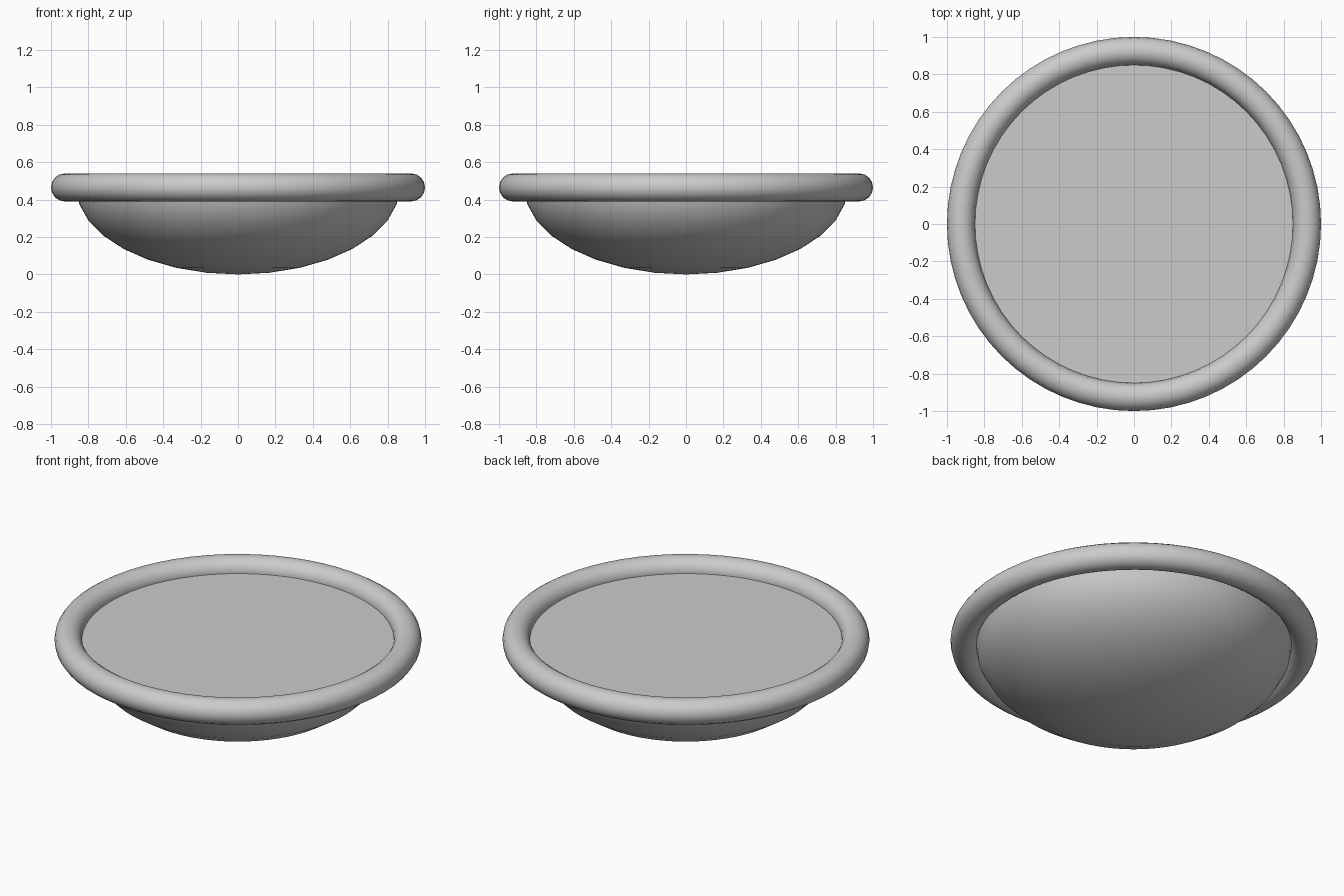
import bpy, bmesh
from mathutils import Matrix

if "Cube" in bpy.data.objects:
    bpy.data.objects.remove(bpy.data.objects["Cube"])

RIM_Z = 0.465   # height of the rim centre line and the flat inner surface

# Bowl body: lower half of a squashed sphere, closed by a flat disc
bm = bmesh.new()
bmesh.ops.create_uvsphere(bm, u_segments=64, v_segments=16, radius=1.0)
cut = bmesh.ops.bisect_plane(bm, geom=bm.verts[:] + bm.edges[:] + bm.faces[:],
                             plane_co=(0, 0, 0), plane_no=(0, 0, 1),
                             dist=1e-4, clear_outer=True)
bmesh.ops.holes_fill(bm, edges=[e for e in bm.edges if e.is_boundary], sides=0)
bmesh.ops.transform(bm, verts=bm.verts,
                    matrix=Matrix.Translation((0, 0, RIM_Z)) @ Matrix.Diagonal((0.865, 0.865, RIM_Z, 1)))
bmesh.ops.recalc_face_normals(bm, faces=bm.faces[:])
mesh = bpy.data.meshes.new("bowl_body")
bm.to_mesh(mesh)
bm.free()
bowl = bpy.data.objects.new("bowl_body", mesh)
bpy.context.collection.objects.link(bowl)

# Rounded rim
bpy.ops.mesh.primitive_torus_add(major_radius=0.925, minor_radius=0.075,
                                 major_segments=64, minor_segments=16,
                                 location=(0, 0, RIM_Z))
rim = bpy.context.object
rim.name = "rim"

# Smooth shading, keeping the disc edge sharp
for ob in (bowl, rim):
    bpy.ops.object.select_all(action='DESELECT')
    ob.select_set(True)
    bpy.context.view_layer.objects.active = ob
    bpy.ops.object.shade_smooth_by_angle()
